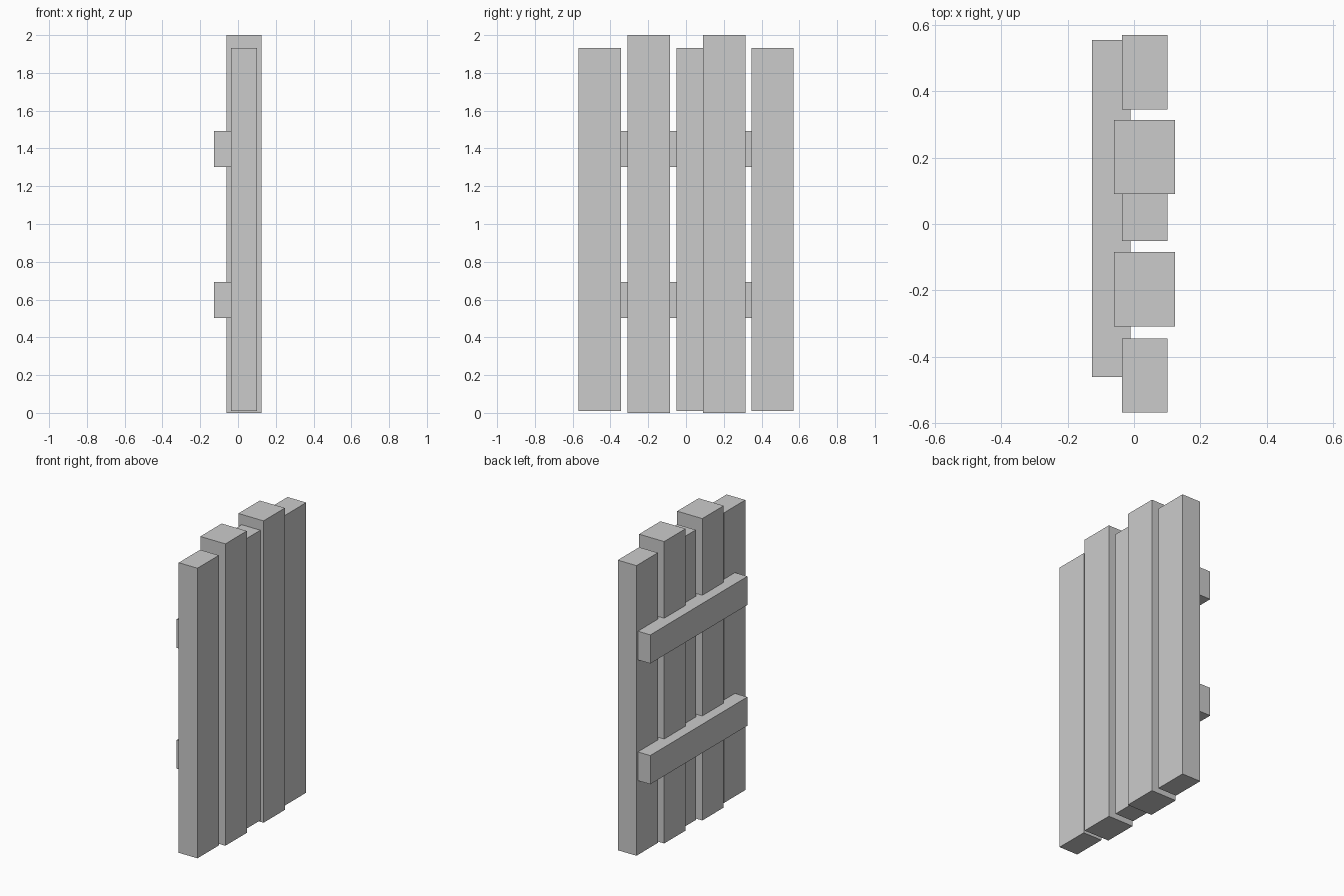
import bpy

if "Cube" in bpy.data.objects:
    bpy.data.objects.remove(bpy.data.objects["Cube"])


def box(name, x, y, z):
    """Add a box spanning the given (min, max) ranges."""
    spans = (x, y, z)
    bpy.ops.mesh.primitive_cube_add(size=1, location=[(a + b) / 2 for a, b in spans])
    obj = bpy.context.object
    obj.name = name
    obj.scale = [b - a for a, b in spans]
    bpy.ops.object.transform_apply(location=False, rotation=False, scale=True)
    return obj


PLANK_WIDTH = 0.224

# Short, thin planks: two outer ones and one partly buried in a tall plank
for i, y in enumerate((-0.569, -0.051, 0.346)):
    box(f"short_plank_{i + 1}", (-0.036, 0.101), (y, y + PLANK_WIDTH), (0.01, 1.932))

# Tall, thick planks
for i, y in enumerate((-0.309, 0.09)):
    box(f"tall_plank_{i + 1}", (-0.06, 0.124), (y, y + PLANK_WIDTH), (0.0, 2.0))

# Horizontal rails on the back, set off-centre
for name, z in (("lower_rail", 0.502), ("upper_rail", 1.302)):
    box(name, (-0.127, -0.01), (-0.461, 0.555), (z, z + 0.19))
